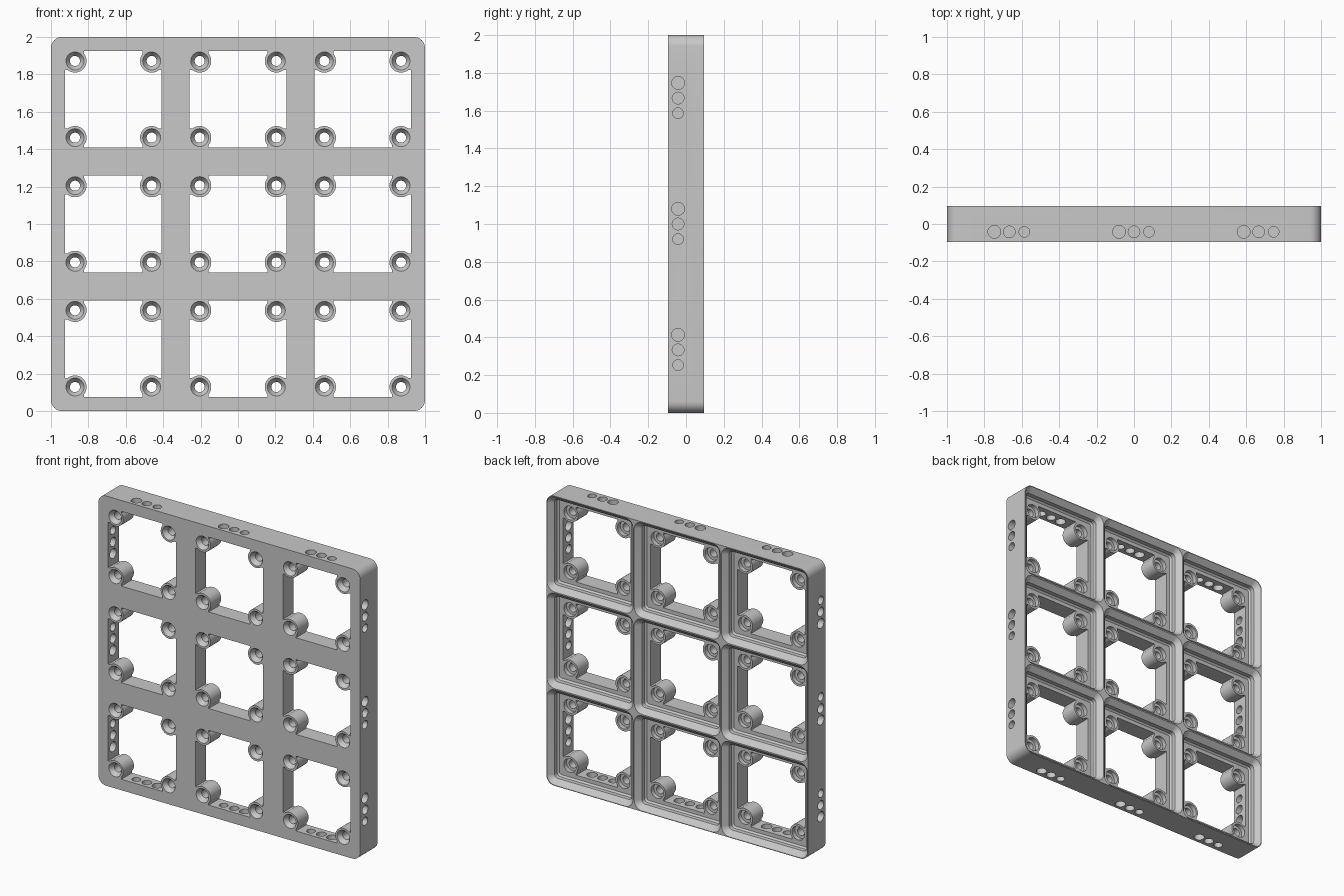
import bpy, bmesh, math
from mathutils import Vector

PITCH = 2 / 3          # cell spacing
FRONT, BACK = -0.095, 0.095
CELLS = [((i - 1) * PITCH, 1 + (j - 1) * PITCH) for i in range(3) for j in range(3)]

cube = bpy.data.objects.get("Cube")
if cube:
    bpy.data.objects.remove(cube)

grey = bpy.data.materials.new("plain grey")
grey.use_nodes = True
colour = (0.58, 0.58, 0.58, 1)
grey.diffuse_color = colour
grey.node_tree.nodes["Principled BSDF"].inputs["Base Color"].default_value = colour


def loft(bm, loops):
    """Skin a stack of equal-length loops and cap both ends."""
    rows = [[bm.verts.new(p) for p in loop] for loop in loops]
    n = len(rows[0])
    for a, b in zip(rows, rows[1:]):
        for k in range(n):
            bm.faces.new((a[k], a[(k + 1) % n], b[(k + 1) % n], b[k]))
    bm.faces.new(rows[0])
    bm.faces.new(rows[-1])


def outline(points, centre, y):
    return [Vector((centre[0] + u, y, centre[1] + v)) for u, v in points]


def circle(r, n=32):
    return [(r * math.cos(math.tau * k / n), r * math.sin(math.tau * k / n)) for k in range(n)]


def rounded_square(half, r, steps=8):
    pts = []
    for q in range(4):
        mid = math.radians(45 + 90 * q)
        cx = math.copysign(half - r, math.cos(mid))
        cz = math.copysign(half - r, math.sin(mid))
        for s in range(steps + 1):
            a = math.radians(90 * q + 90 * s / steps)
            pts.append((cx + r * math.cos(a), cz + r * math.sin(a)))
    return pts


def opening_outline(half=0.258, boss=0.205, r=0.062, side=0.157, steps=24):
    """Square window with a rounded screw boss left standing in each corner."""
    start = math.acos((side - boss) / r)
    end = math.radians(450) - start
    corner = [(side, half)]
    for s in range(steps + 1):
        a = start + (end - start) * s / steps
        corner.append((boss + r * math.cos(a), boss + r * math.sin(a)))
    corner.append((half, side))
    pts = []
    for _ in range(4):
        pts += corner
        corner = [(v, -u) for u, v in corner]
    return pts


def make_object(name, bm):
    bmesh.ops.recalc_face_normals(bm, faces=bm.faces[:])
    mesh = bpy.data.meshes.new(name)
    bm.to_mesh(mesh)
    bm.free()
    mesh.materials.append(grey)
    obj = bpy.data.objects.new(name, mesh)
    bpy.context.collection.objects.link(obj)
    return obj


def cut(target, name, bm):
    cutter = make_object(name, bm)
    cutter.hide_render = True
    mod = target.modifiers.new(name, 'BOOLEAN')
    mod.operation = 'DIFFERENCE'
    mod.solver = 'EXACT'
    mod.object = cutter
    bpy.context.view_layer.objects.active = target
    bpy.ops.object.modifier_apply(modifier=mod.name)
    bpy.data.objects.remove(cutter)


# Solid slab with rounded corners
bm = bmesh.new()
slab = rounded_square(1, 0.06)
loft(bm, [outline(slab, (0, 1), FRONT), outline(slab, (0, 1), BACK)])
plate = make_object("grid_plate", bm)

# Stepped, tapered pockets in the back
bm = bmesh.new()
profile = [(0.021, 0.284), (0.032, 0.295), (0.061, 0.295), (BACK, 0.329), (0.12, 0.329)]
for c in CELLS:
    loft(bm, [outline(rounded_square(h, h - 0.2695), c, y) for y, h in profile])
cut(plate, "pocket_cutter", bm)

# Windows through the floor, leaving the corner bosses
bm = bmesh.new()
for c in CELLS:
    loft(bm, [outline(opening_outline(), c, y) for y in (-0.15, 0.05)])
cut(plate, "window_cutter", bm)

# Screw bores: countersunk at the front, recessed at the back
bm = bmesh.new()
bore = [(-0.105, 0.055), (-0.065, 0.027), (-0.009, 0.027), (-0.009, 0.047), (0.04, 0.047)]
for cx, cz in CELLS:
    for sx in (-1, 1):
        for sz in (-1, 1):
            centre = (cx + sx * 0.205, cz + sz * 0.205)
            loft(bm, [outline(circle(r), centre, y) for y, r in bore])
cut(plate, "bore_cutter", bm)

# Three graded holes per cell through every outer wall
bm = bmesh.new()
for turn in range(4):
    for cell in (-PITCH, 0, PITCH):
        for offset, r in ((-0.08, 0.034), (0, 0.031), (0.08, 0.028)):
            loops = []
            for depth in (0.89, 1.03):
                loop = []
                for u, v in circle(r):
                    x, z = cell + offset + u, depth
                    for _ in range(turn):
                        x, z = z, -x
                    loop.append(Vector((x, -0.042 + v, 1 + z)))
                loops.append(loop)
            loft(bm, loops)
cut(plate, "side_hole_cutter", bm)

# Smooth curved walls, crisp edges
bpy.ops.object.select_all(action='DESELECT')
plate.select_set(True)
bpy.context.view_layer.objects.active = plate
bpy.ops.object.shade_smooth_by_angle(angle=math.radians(30))
